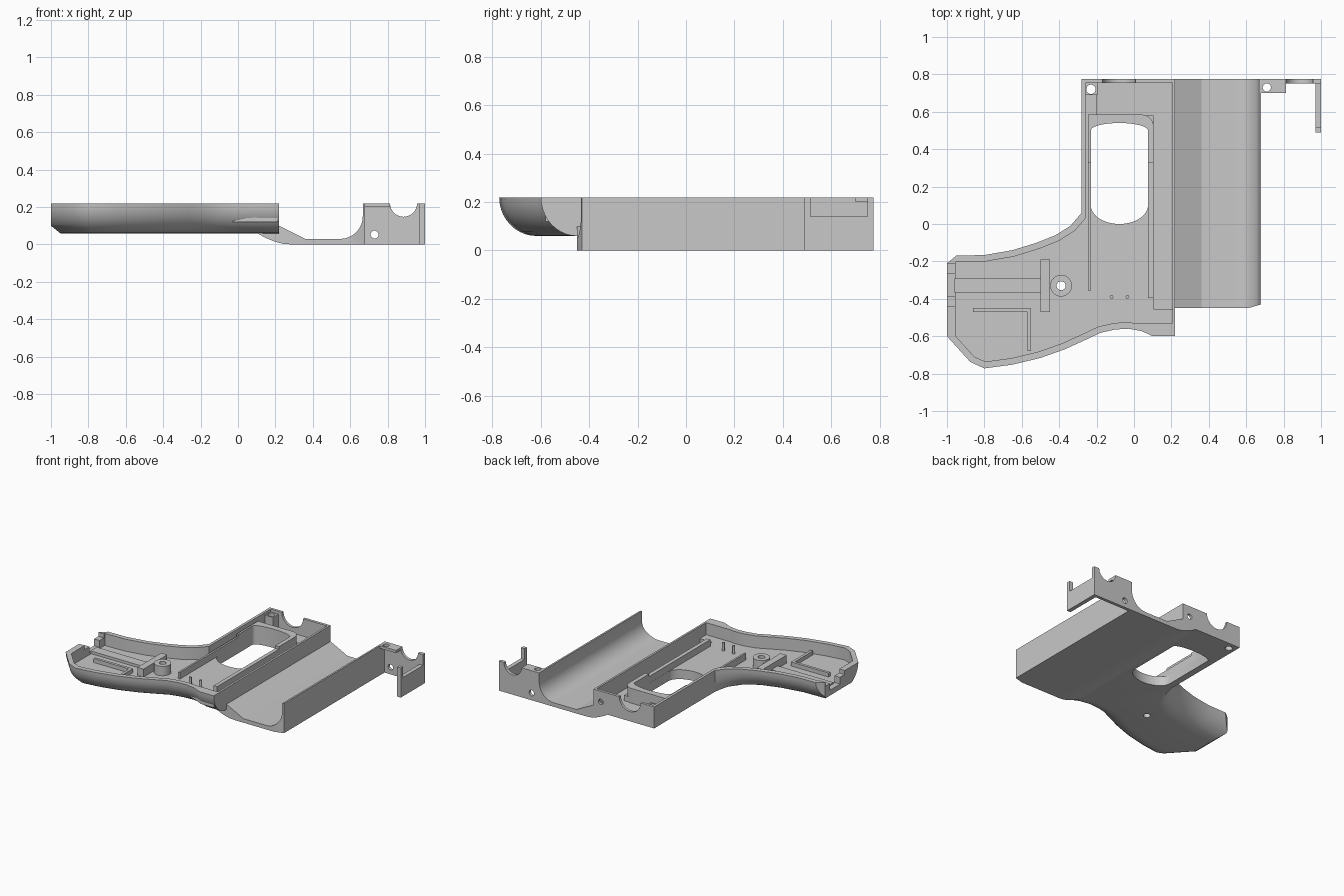
import bpy, bmesh, math
from mathutils import Vector

if "Cube" in bpy.data.objects:
    bpy.data.objects.remove(bpy.data.objects["Cube"], do_unlink=True)

grey = bpy.data.materials.new("plain_grey")
grey.use_nodes = True
colour = (0.58, 0.58, 0.58, 1)
grey.diffuse_color = colour
grey.node_tree.nodes["Principled BSDF"].inputs["Base Color"].default_value = colour


def loft(name, rings):
    """Closed solid through rings of equal length."""
    bm = bmesh.new()
    loops = [[bm.verts.new(p) for p in ring] for ring in rings]
    n = len(loops[0])
    bm.faces.new(loops[0][::-1])
    bm.faces.new(loops[-1])
    for a, b in zip(loops, loops[1:]):
        for i in range(n):
            j = (i + 1) % n
            bm.faces.new((a[i], a[j], b[j], b[i]))
    bm.normal_update()
    if bm.calc_volume(signed=True) < 0:
        bmesh.ops.reverse_faces(bm, faces=bm.faces)
    mesh = bpy.data.meshes.new(name)
    bm.to_mesh(mesh)
    bm.free()
    mesh.materials.append(grey)
    ob = bpy.data.objects.new(name, mesh)
    bpy.context.collection.objects.link(ob)
    return ob


def prism(name, pts, lo, hi, axis="z"):
    place = {"z": lambda a, b, h: (a, b, h),
             "y": lambda a, b, h: (a, h, b),
             "x": lambda a, b, h: (h, a, b)}[axis]
    return loft(name, [[place(a, b, h) for a, b in pts] for h in (lo, hi)])


def rect(x0, x1, y0, y1):
    return [(x0, y0), (x1, y0), (x1, y1), (x0, y1)]


def box(name, x0, x1, y0, y1, z0, z1):
    return prism(name, rect(x0, x1, y0, y1), z0, z1)


def arc(cx, cy, rx, ry, start, end, n):
    angles = [math.radians(start + (end - start) * i / n) for i in range(n + 1)]
    return [(cx + rx * math.cos(a), cy + ry * math.sin(a)) for a in angles]


def circle(cx, cy, r, n=32):
    return arc(cx, cy, r, r, 0, 360, n)[:-1]


def select_only(ob):
    bpy.ops.object.select_all(action="DESELECT")
    ob.select_set(True)
    bpy.context.view_layer.objects.active = ob


def cut(ob, *cutters):
    select_only(ob)
    for c in cutters:
        c.hide_render = True
        mod = ob.modifiers.new("cut", "BOOLEAN")
        mod.operation, mod.solver, mod.object = "DIFFERENCE", "EXACT", c
        bpy.ops.object.modifier_apply(modifier=mod.name)
        bpy.data.objects.remove(c, do_unlink=True)
    return ob


def smooth(ob, angle=32):
    select_only(ob)
    bpy.ops.object.shade_smooth_by_angle(angle=math.radians(angle))


# Outline of the body, counter-clockwise: points, edge fillet, wall thickness, corner fillet
runs = [
    ([(0.22, 0.775)], 0, 0.02, 1),
    ([(-0.28, 0.775)], 0, 0.02, 1),
    ([(-0.28, 0.06)], 1, 0.035, 0),
    ([(-0.34, -0.01)], 1, 0.035, 0.4),
    ([(-0.42, -0.06)], 1, 0.035, 0.8),
    ([(-0.52, -0.1), (-0.65, -0.14), (-0.8, -0.166)], 1, 0.035, 1),
    ([(-1, -0.17)], 0, 0.045, 1),
    ([(-1, -0.6), (-0.875, -0.738), (-0.8, -0.772), (-0.65, -0.752), (-0.5, -0.716),
      (-0.37, -0.67), (-0.26, -0.62), (-0.18, -0.582), (-0.1, -0.564),
      (-0.03, -0.56), (0.04, -0.572), (0.1, -0.6)], 1, 0.035, 1),
    ([(0.22, -0.6)], 0, 0.015, 1),
]
outline = [(Vector(p), f, t, s) for pts, f, t, s in runs for p in pts]


def inset(wall, fillet, z):
    """Outline moved inward: walls by thickness, rounded edges also by the fillet."""
    n = len(outline)
    ring = []
    for i, (p, f, t, s) in enumerate(outline):
        q, g, u, _ = outline[i - 1]
        d0, d1 = (p - q).normalized(), (outline[(i + 1) % n][0] - p).normalized()
        a, b = Vector((-d0.y, d0.x)), Vector((-d1.y, d1.x))
        c = a.dot(p) + wall * u + fillet * g * s
        e = b.dot(p) + wall * t + fillet * f * s
        det = a.x * b.y - a.y * b.x
        ring.append(((c * b.y - e * a.y) / det, (a.x * e - b.x * c) / det, z))
    return ring


# Handle body with rounded underside, hollowed from the top with upright walls
FLOOR = 0.13
BASE = FLOOR - 0.01
bends = [math.pi / 2 * i / 10 for i in range(11)]
body = loft("handle_body", [inset(0, 0.15 * (1 - math.cos(a)), 0.22 - 0.16 * math.sin(a))
                            for a in bends])
cavity = loft("cavity_cutter", [inset(1, 0, FLOOR), inset(1, 0, 0.3)])
channel = prism("channel_cutter", [(0.104, -0.455), (0.205, -0.455), (0.205, 0.755),
                                   (-0.2, 0.755), (-0.2, 0.58), (0.104, 0.58)], 0.09, 0.2)


def opening():
    pts = arc(-0.078, 0.1, 0.153, 0.1, 180, 360, 20) + arc(-0.078, 0.5, 0.153, 0.04, 0, 180, 16)
    return prism("opening_cutter", pts, -0.1, 0.4)


def drill(x, y, r):
    return prism("drill", circle(x, y, r), -0.1, 0.4)


cut(body, cavity, channel, opening(),
    drill(-0.39, -0.33, 0.024), drill(-0.23, 0.72, 0.025),
    prism("rear_notch", circle(-0.08, 0.22, 0.088), 0.7, 0.8, "y"),
    prism("rear_hole", circle(0.16, 0.14, 0.02), 0.7, 0.8, "y"),
    prism("end_chamfer", [(-1.1, 0), (-0.89, 0), (-0.95, 0.06), (-1, 0.1), (-1.1, 0.18)],
          -1, 0.1, "y"),
    prism("corner_chamfer", [(-1.1, -0.29), (-1, -0.21), (-0.95, -0.169), (-0.9, -0.1),
                             (-1.1, -0.1)], -0.1, 0.4),
    box("cable_notch", -1.1, -0.95, -0.385, -0.265, 0.14, 0.4),
    box("clip_step", -1.1, -0.95, -0.44, -0.215, 0.19, 0.4))
smooth(body)

# Straight inner face of the front wall
prism("front_wall", [(-0.03, -0.53), (0.04, -0.55), (0.1, -0.58), (0.21, -0.58),
                     (0.21, -0.53)], BASE, 0.22)

# Rim around the opening, with long guide walls towards the front
rim_pts = ([(0.105, 0.33)] + arc(0.04, 0.52, 0.065, 0.065, 0, 90, 8) +
           [(-0.245, 0.585), (-0.245, 0.33), (-0.23, 0.33), (-0.23, 0.49),
            (0.074, 0.49), (0.074, 0.33)])
rim = cut(prism("opening_rim", rim_pts, 0.08, 0.2), opening())
smooth(rim)
box("guide_wall_right", -0.245, -0.231, -0.355, 0.33, BASE, 0.18)
box("guide_wall_left", 0.076, 0.105, -0.395, 0.33, 0.08, 0.18)

# Screw mounts and pins
boss = cut(prism("screw_boss", circle(-0.39, -0.33, 0.058), BASE, 0.2),
           drill(-0.39, -0.33, 0.024))
smooth(boss)
smooth(cut(box("rear_screw_block", -0.275, -0.195, 0.69, 0.77, 0.08, 0.2),
           drill(-0.23, 0.72, 0.025)))
for x in (-0.12, -0.035):
    smooth(prism("locating_pin", circle(x, -0.39, 0.01, 12), BASE, 0.19))

# Ribs inside the grip
box("cable_rib", -0.96, -0.5, -0.365, -0.292, BASE, 0.15)
box("cross_rib", -0.5, -0.45, -0.47, -0.19, BASE, 0.19)
prism("angled_rib", [(-0.86, -0.47), (-0.57, -0.47), (-0.57, -0.68), (-0.55, -0.68),
                     (-0.55, -0.45), (-0.86, -0.45)], BASE, 0.16)

# Open trough beside the body
trough_pts = ([(0.1, 0.062), (0.15, 0.034), (0.2, 0.014), (0.245, 0.003), (0.29, 0),
               (0.68, 0), (0.68, 0.22), (0.667, 0.22)] +
              arc(0.547, 0.15, 0.12, 0.12, 0, -90, 12) +
              [(0.36, 0.03), (0.22, 0.1), (0.21, 0.08)])
trough = cut(prism("trough", trough_pts, -0.45, 0.775, "y"),
             prism("trough_corner", [(0.61, -0.45), (0.7, -0.424), (0.7, -0.5), (0.61, -0.5)],
                   -0.1, 0.4))
smooth(trough, 20)

# Rear bracket with round notch, thin screw tab and upright flange
plate = cut(prism("rear_plate", rect(0.67, 1, 0, 0.22), 0.752, 0.775, "y"),
            prism("round_notch", circle(0.885, 0.22, 0.072), 0.7, 0.8, "y"),
            prism("plate_hole", circle(0.73, 0.053, 0.021), 0.7, 0.8, "y"))
smooth(plate)
smooth(cut(box("bracket_tab", 0.675, 0.812, 0.7, 0.755, 0.2, 0.22),
           drill(0.71, 0.73, 0.022)))
prism("bracket_flange", [(0.488, 0), (0.77, 0), (0.77, 0.22), (0.75, 0.22), (0.75, 0.14),
                         (0.515, 0.14), (0.515, 0.22), (0.488, 0.22)], 0.97, 1, "x")
